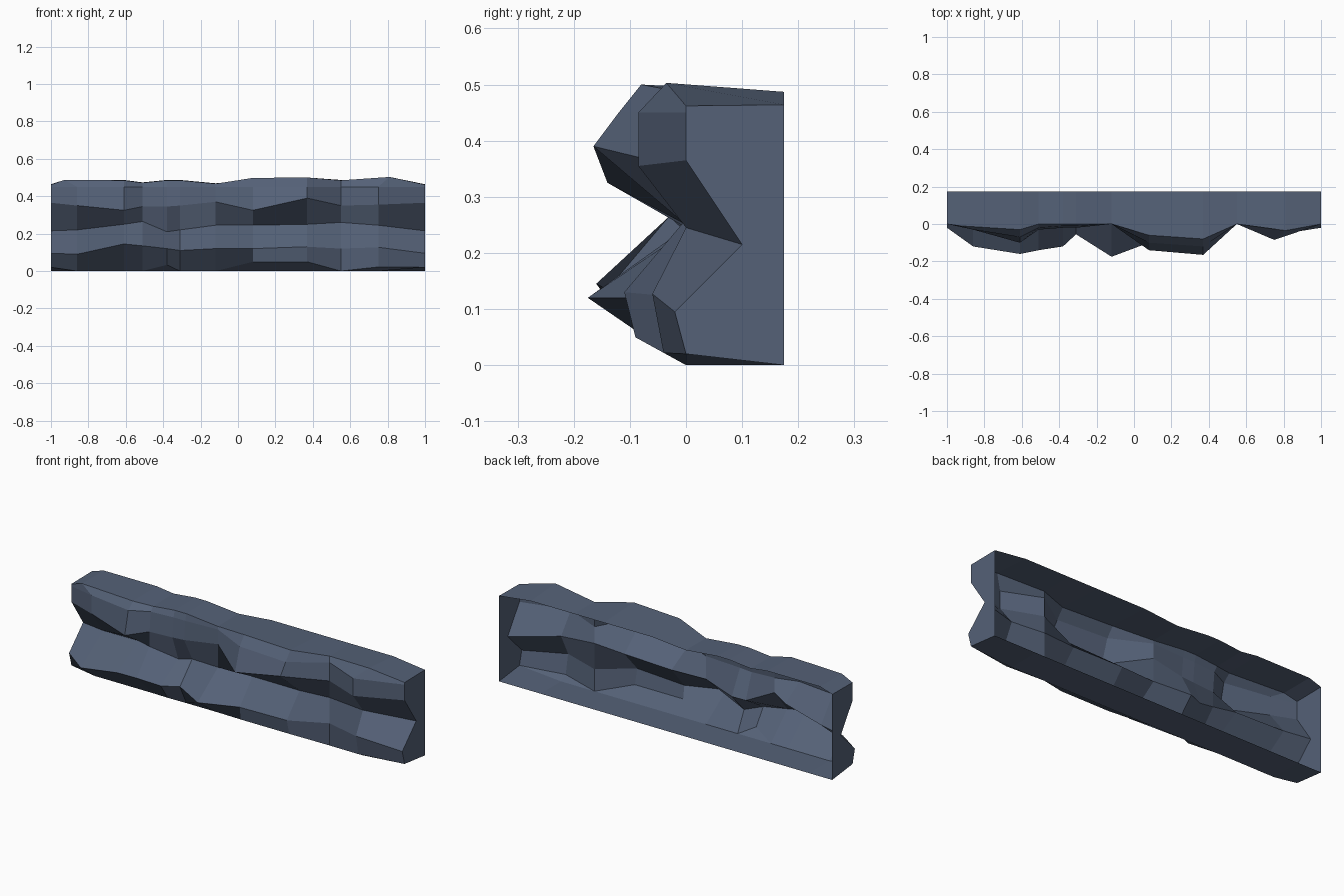
import bpy, bmesh

DEPTH = 0.175  # back plane of the ledge

# One cross-section per station:
# x, foot y, lower ridge (y, z), crevice (y, z), overhang (y, z), brow y, top lip (y, z)
stations = [
    (-1.00, 0.00, -0.02, 0.095, 0.10, 0.215, 0.00, 0.365, 0.00, 0.00, 0.462),
    (-0.86, 0.00, -0.12, 0.09, 0.07, 0.22, -0.03, 0.35, -0.03, -0.01, 0.487),
    (-0.61, 0.00, -0.16, 0.145, 0.02, 0.25, -0.10, 0.325, -0.07, -0.03, 0.485),
    (-0.51, 0.00, -0.14, 0.135, -0.03, 0.265, -0.03, 0.345, -0.02, 0.00, 0.472),
    (-0.38, -0.06, -0.12, 0.12, 0.03, 0.21, -0.02, 0.345, -0.01, 0.00, 0.485),
    (-0.31, 0.00, -0.055, 0.11, 0.05, 0.22, -0.02, 0.35, -0.01, 0.00, 0.485),
    (-0.12, 0.00, -0.175, 0.12, 0.00, 0.245, 0.00, 0.37, 0.00, 0.00, 0.467),
    (0.08, -0.09, -0.10, 0.12, 0.01, 0.245, -0.14, 0.325, -0.10, -0.06, 0.498),
    (0.37, -0.09, -0.11, 0.13, 0.00, 0.25, -0.165, 0.39, -0.12, -0.08, 0.50),
    (0.55, 0.00, 0.00, 0.12, 0.00, 0.26, 0.00, 0.35, 0.00, 0.00, 0.485),
    (0.75, -0.04, -0.06, 0.127, 0.00, 0.245, -0.085, 0.355, -0.085, -0.035, 0.503),
    (1.00, 0.00, -0.02, 0.095, 0.10, 0.215, 0.00, 0.365, 0.00, 0.00, 0.462),
]


def profile(s):
    x, foot, ry, rz, cy, cz, oy, oz, by, ty, tz = s
    end = abs(x) == 1
    back_top = min(0.487, tz + 0.002)
    floor_z = 0.02 if end else 0.0
    lip_x = x * 1.08 if 0.7 < abs(x) < 1 else x  # end peaks lean outwards
    section = [(x, DEPTH, 0), (x, 0, floor_z), (x, foot, max(floor_z, -foot * 0.55)),
               (x, ry, rz), (x, cy, cz), (x, oy, oz), (x, by, 0.45),
               (lip_x, ty, tz), (lip_x, DEPTH, back_top)]
    return section


# Rock ledge: sections joined by facets, closed at the ends, open at the back
bm = bmesh.new()
rings = [[bm.verts.new(p) for p in profile(s)] for s in stations]
for a, b in zip(rings, rings[1:]):
    for i in range(len(a) - 1):
        bm.faces.new((a[i], a[i + 1], b[i + 1], b[i]))
bm.faces.new(rings[0])
bm.faces.new(rings[-1])
bmesh.ops.remove_doubles(bm, verts=bm.verts, dist=0.0005)
bmesh.ops.recalc_face_normals(bm, faces=bm.faces)
# Outward direction: the left end must face -x
left = min(bm.faces, key=lambda f: f.calc_center_median().x)
if left.normal.x > 0:
    bmesh.ops.reverse_faces(bm, faces=bm.faces)

mesh = bpy.data.meshes.new("rock_ledge")
bm.to_mesh(mesh)
bm.free()

# Slate blue-grey stone
stone = bpy.data.materials.new("slate_stone")
stone.diffuse_color = (0.09, 0.12, 0.185, 1)
mesh.materials.append(stone)
bpy.context.collection.objects.link(bpy.data.objects.new("rock_ledge", mesh))
